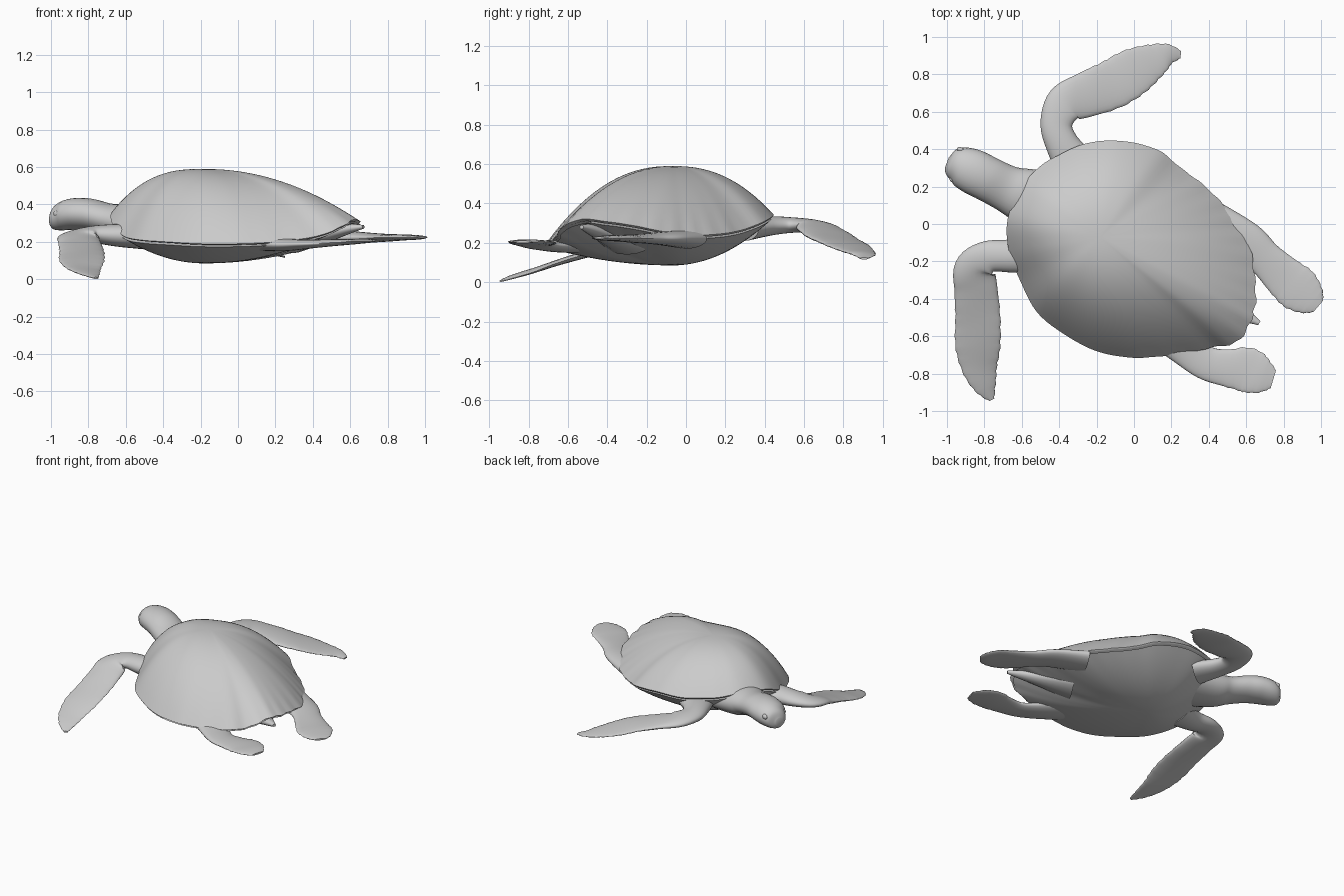
import bpy, bmesh, math
from mathutils import Vector

if "Cube" in bpy.data.objects:
    bpy.data.objects.remove(bpy.data.objects["Cube"], do_unlink=True)

GREY = (0.6, 0.6, 0.6, 1.0)
grey = bpy.data.materials.new("plain grey")
grey.use_nodes = True
grey.diffuse_color = GREY
grey.node_tree.nodes["Principled BSDF"].inputs["Base Color"].default_value = GREY


def spline(points, steps, closed=False):
    """Smooth interpolation through tuples of any length."""
    pts = [Vector(p) for p in points]
    n = len(pts)
    pick = (lambda i: pts[i % n]) if closed else (lambda i: pts[max(0, min(n - 1, i))])
    out = []
    for i in range(n if closed else n - 1):
        a, b, c, d = (pick(i + k) for k in (-1, 0, 1, 2))
        for k in range(steps):
            t = k / steps
            out.append(0.5 * (2 * b + (c - a) * t + (2 * a - 5 * b + 4 * c - d) * t ** 2
                              + (3 * b - a - 3 * c + d) * t ** 3))
    return out if closed else out + [pts[-1]]


def skin(name, rings, start=None, end=None):
    """Bridge rings of equal length, closing each end with a cap or a pole."""
    bm = bmesh.new()
    loops = [[bm.verts.new(p) for p in ring] for ring in rings]
    n = len(loops[0])
    for a, b in zip(loops, loops[1:]):
        for i in range(n):
            j = (i + 1) % n
            bm.faces.new((a[i], a[j], b[j], b[i]))
    for loop, pole in ((loops[0], start), (loops[-1], end)):
        if pole is None:
            bm.faces.new(loop)
        else:
            tip = bm.verts.new(pole)
            for i in range(n):
                bm.faces.new((loop[i], loop[(i + 1) % n], tip))
    bmesh.ops.recalc_face_normals(bm, faces=bm.faces)
    mesh = bpy.data.meshes.new(name)
    bm.to_mesh(mesh)
    bm.free()
    finish(bpy.data.objects.new(name, mesh), True)


def finish(obj, link=False, angle=60):
    if link:
        bpy.context.collection.objects.link(obj)
    obj.data.materials.append(grey)
    bpy.ops.object.select_all(action="DESELECT")
    obj.select_set(True)
    bpy.context.view_layer.objects.active = obj
    bpy.ops.object.shade_smooth_by_angle(angle=math.radians(angle))


def limb(name, sections, sides=24, power=1.0, ragged=0.0):
    """Loft ellipses given as x, y, z, half width, half thickness."""
    path = spline([Vector(s) for s in sections], 6)
    rings = []
    for i, s in enumerate(path):
        ahead, behind = path[min(i + 1, len(path) - 1)], path[max(i - 1, 0)]
        along = Vector((ahead[0] - behind[0], ahead[1] - behind[1], 0)).normalized()
        across = Vector((-along.y, along.x, 0))
        centre = Vector(s[:3])
        wide, thick = max(s[3], 0.004), max(s[4], 0.003)
        wide += ragged * math.sin(i * 2.1) * (i > len(path) / 2)
        ring = []
        for k in range(sides):
            a = math.tau * k / sides
            ring.append(centre + across * wide * math.cos(a)
                        + Vector((0, 0, thick * math.sin(a))))
        rings.append(ring)
    skin(name, rings)


# Shell edge: x, y, height
rim = spline([
    (-.60, .20, .38), (-.50, .31, .36), (-.40, .37, .35), (-.26, .43, .34),
    (-.08, .445, .34), (.12, .40, .31), (.25, .30, .27), (.37, .21, .25),
    (.48, .10, .24), (.56, -.01, .24), (.62, -.13, .26), (.645, -.28, .29),
    (.65, -.42, .31), (.62, -.53, .32), (.55, -.63, .28), (.42, -.66, .23),
    (.2, -.70, .20), (0, -.715, .19), (-.2, -.68, .19), (-.38, -.585, .2),
    (-.52, -.47, .21), (-.61, -.30, .23), (-.67, -.14, .29), (-.675, .03, .36),
], 5, closed=True)
centre = Vector((-.18, -.07, 0))
TOP, BOTTOM = .59, .085


def shell_ring(s, height, drop=0.0):
    ring = []
    for i, p in enumerate(rim):
        out = Vector((p.x, p.y, 0)) - centre
        # Gentle scallops along the rear half of the edge
        wave = 0.008 * math.sin(i * 1.5) * max(0, out.x) * s ** 8
        q = centre + out * (s + wave)
        steep = 2.35 - 0.35 * out.normalized().x
        f = 1 - s ** steep if height == TOP else 1 - s ** 2
        ring.append((q.x, q.y, p.z - drop + (height - p.z + drop) * f))
    return ring


upper = [i / 16 for i in range(1, 17)]
skin("shell", [shell_ring(s, TOP) for s in upper] + [shell_ring(.985, TOP, .02)],
     start=(centre.x, centre.y, TOP), end=(centre.x, centre.y, .3))
skin("belly", [shell_ring(s * .98, BOTTOM, .012) for s in upper],
     start=(centre.x, centre.y, BOTTOM), end=(centre.x, centre.y, .4))

# Head and neck
limb("head", [
    (-.35, .07, .28, .2, .1), (-.58, .15, .30, .15, .10), (-.68, .19, .32, .125, .085),
    (-.78, .24, .345, .12, .085), (-.86, .28, .35, .12, .085),
    (-.93, .31, .342, .105, .08), (-.98, .323, .328, .07, .063), (-1, .33, .315, .03, .03)])

# Front flippers
limb("right_front_flipper", [
    (-.5, -.15, .23, .12, .07), (-.65, -.17, .235, .09, .06), (-.78, -.175, .24, .085, .045),
    (-.85, -.24, .225, .11, .036), (-.845, -.35, .19, .115, .028),
    (-.835, -.5, .145, .12, .02), (-.835, -.65, .10, .12, .016),
    (-.825, -.77, .06, .095, .013), (-.795, -.87, .03, .06, .01),
    (-.76, -.94, .006, .015, .005)], ragged=.003)
limb("left_front_flipper", [
    (-.3, .3, .27, .12, .06), (-.38, .42, .285, .09, .05), (-.415, .53, .29, .085, .04),
    (-.37, .64, .285, .105, .033), (-.26, .69, .26, .12, .026),
    (-.12, .745, .225, .13, .02), (0, .815, .19, .125, .016),
    (.1, .87, .16, .095, .013), (.18, .905, .14, .06, .01),
    (.25, .905, .12, .02, .005)], ragged=.003)

# Rear flippers
limb("left_rear_flipper", [
    (.42, 0, .22, .12, .05), (.6, -.1, .222, .11, .036), (.7, -.185, .222, .095, .027),
    (.8, -.28, .222, .11, .02), (.88, -.35, .224, .12, .016),
    (.95, -.41, .224, .085, .012), (.985, -.44, .225, .04, .006)], ragged=.003)
limb("right_rear_flipper", [
    (.08, -.5, .2, .12, .05), (.25, -.64, .185, .1, .034), (.38, -.74, .188, .09, .024),
    (.5, -.77, .195, .1, .019), (.6, -.78, .2, .12, .015),
    (.68, -.81, .205, .1, .012), (.745, -.83, .205, .05, .006)], ragged=.003)

# Tail
limb("tail", [(.3, -.3, .2, .14, .06), (.48, -.41, .24, .07, .04),
              (.6, -.49, .27, .035, .025), (.67, -.53, .28, .012, .01)], sides=16)

# Eyelids on either side of the snout
for name, spot in (("right_eyelid", (-.965, .235, .352)), ("left_eyelid", (-.925, .395, .362))):
    bpy.ops.mesh.primitive_uv_sphere_add(segments=20, ring_count=12, radius=.024, location=spot)
    eye = bpy.context.object
    eye.name = name
    eye.scale = (1, .6, .75)
    eye.rotation_euler.z = math.radians(-25)
    finish(eye)
